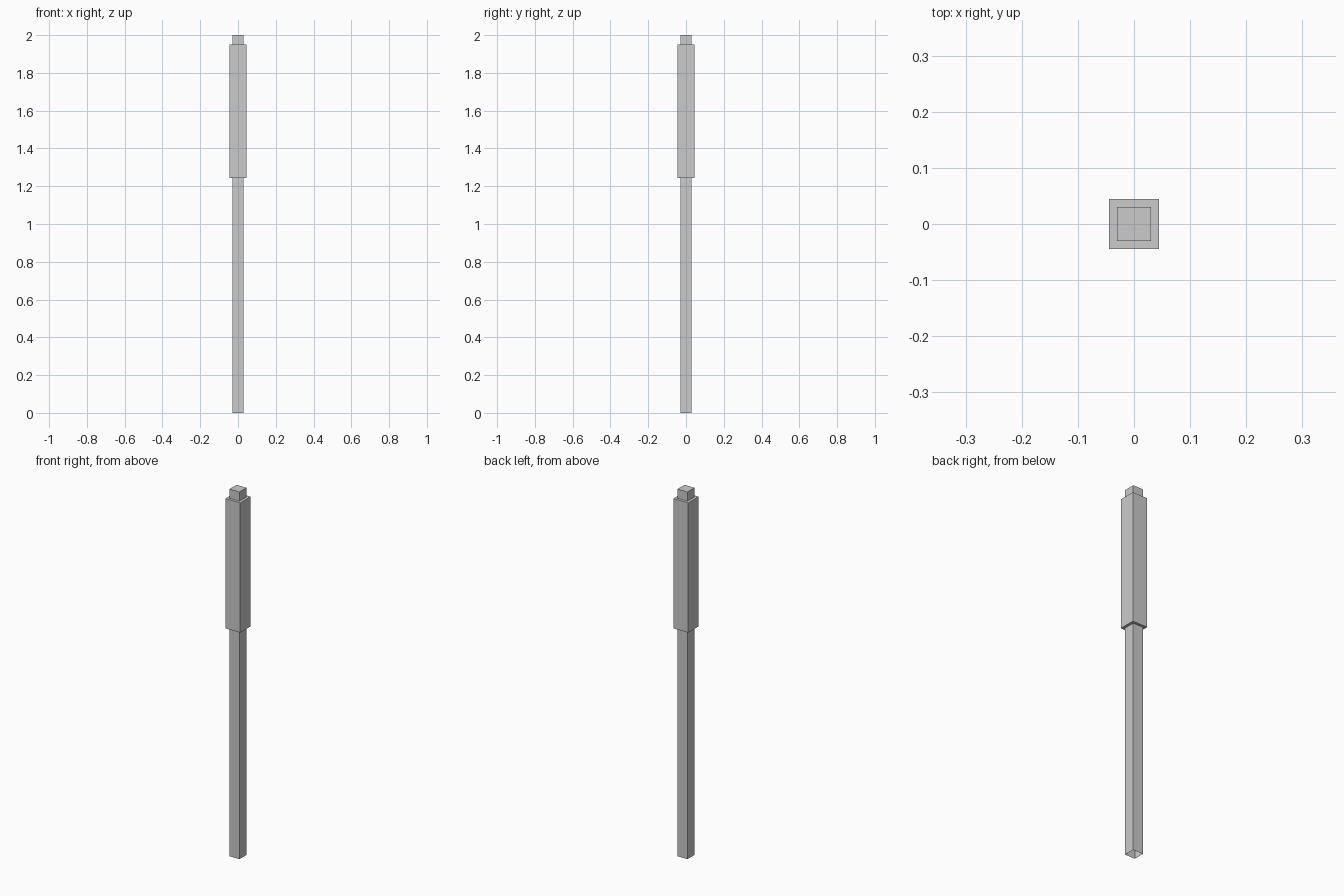
import bpy, bmesh

if "Cube" in bpy.data.objects:
    bpy.data.objects.remove(bpy.data.objects["Cube"])

SHAFT, GRIP = 0.03, 0.0445


def stepped_post(name, profile):
    """Skin square rings (half width, z) into a post, open at the bottom, capped on top."""
    bm = bmesh.new()
    previous = None
    for half, z in profile:
        ring = [bm.verts.new((sx * half, sy * half, z))
                for sx, sy in ((-1, -1), (1, -1), (1, 1), (-1, 1))]
        if previous:
            for i in range(4):
                j = (i + 1) % 4
                bm.faces.new((previous[i], previous[j], ring[j], ring[i]))
        previous = ring
    bm.faces.new(previous)
    mesh = bpy.data.meshes.new(name)
    bm.to_mesh(mesh)
    bm.free()
    obj = bpy.data.objects.new(name, mesh)
    bpy.context.collection.objects.link(obj)
    return obj


# Thin hollow shaft, thicker upper sleeve, small capped tip
stepped_post("square_post", [
    (SHAFT, 0.0), (SHAFT, 1.243),
    (GRIP, 1.243), (GRIP, 1.95),
    (SHAFT, 1.95), (SHAFT, 2.0),
])
